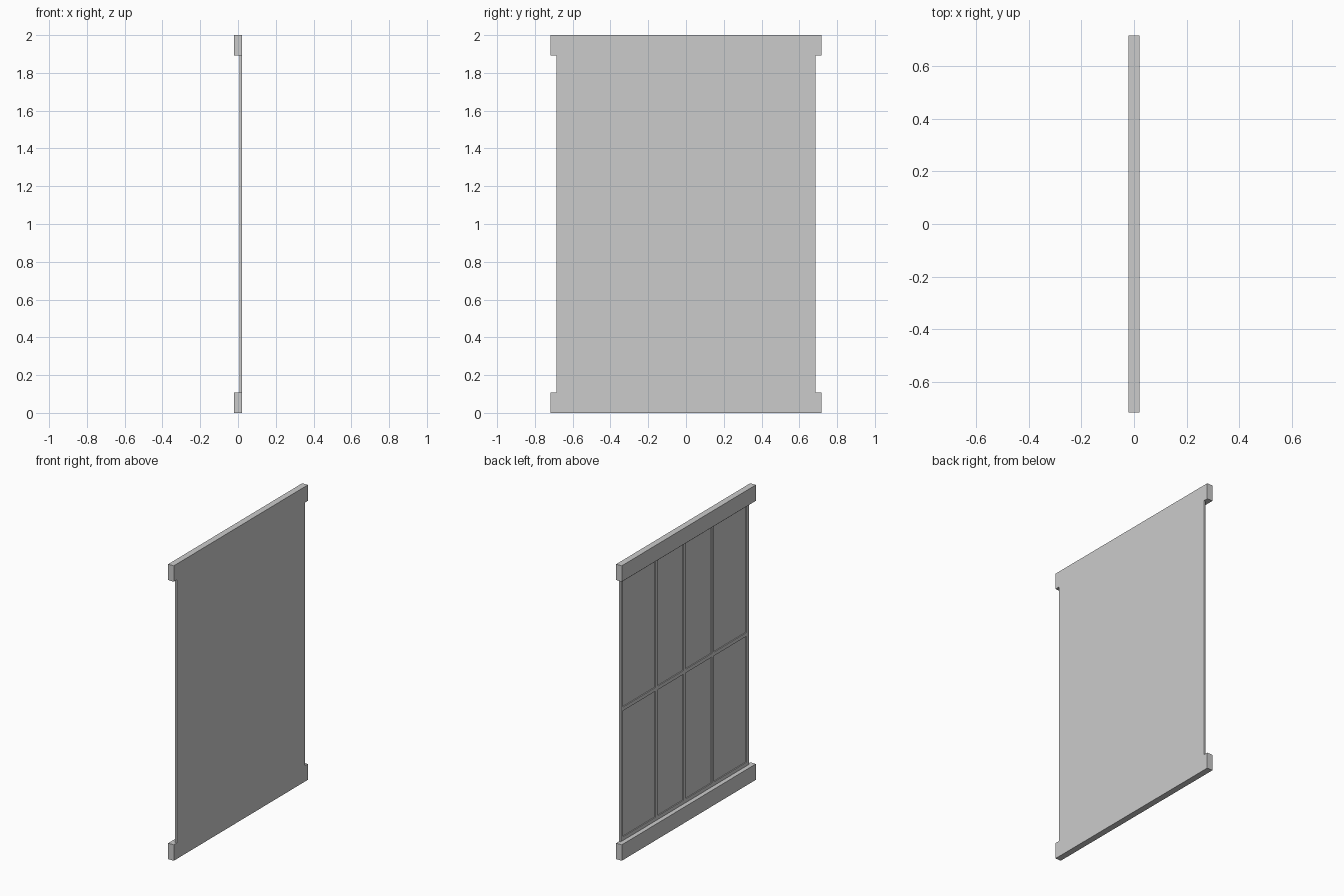
import bpy

if "Cube" in bpy.data.objects:
    bpy.data.objects.remove(bpy.data.objects["Cube"])


def box(name, x, y, z):
    """Box from (min, max) ranges on each axis."""
    size = [b - a for a, b in (x, y, z)]
    mid = [(a + b) / 2 for a, b in (x, y, z)]
    bpy.ops.mesh.primitive_cube_add(size=1, location=mid)
    ob = bpy.context.object
    ob.name = name
    ob.scale = size
    bpy.ops.object.transform_apply(location=False, rotation=False, scale=True)
    return ob


HALF_T = 0.021           # half thickness of the rails
HALF_W = 0.718           # half width of the rails
PANEL_W = 0.686          # half width of the panel
RAIL_H = 0.108
BAR = 0.025
BAR_X = (0.009, 0.016)   # bars stand proud of the back of the panel
LOW, HIGH = RAIL_H, 2 - RAIL_H

# Thick top and bottom rails
box("bottom_rail", (-HALF_T, HALF_T), (-HALF_W, HALF_W), (0, LOW))
box("top_rail", (-HALF_T, HALF_T), (-HALF_W, HALF_W), (HIGH, 2))

# Thin panel, flush with the +x face of the rails
box("panel", (0.016, HALF_T), (-PANEL_W, PANEL_W), (LOW, HIGH))

# Upright bars: two edge stiles and three inner dividers
edge = PANEL_W - BAR / 2
for i, y in enumerate((-edge, -0.302, 0, 0.302, edge)):
    box(f"upright_bar_{i + 1}", BAR_X, (y - BAR / 2, y + BAR / 2), (LOW, HIGH))

# Cross bars: bottom, middle and top
for name, z in (("bottom", LOW + BAR / 2), ("middle", 1), ("top", HIGH - BAR / 2)):
    box(f"{name}_cross_bar", BAR_X, (-PANEL_W, PANEL_W), (z - BAR / 2, z + BAR / 2))
